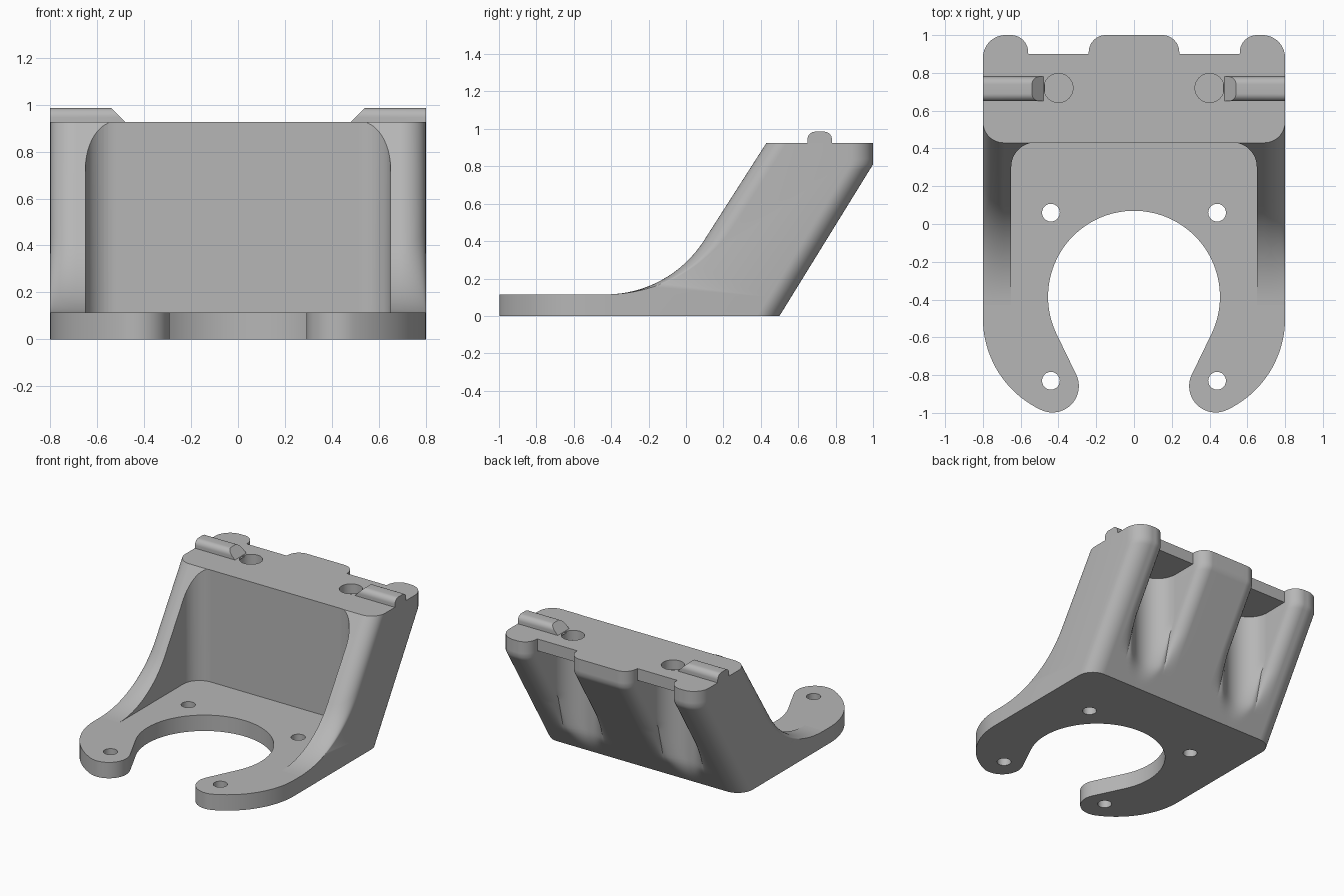
import bpy, bmesh
from math import sin, cos, tan, radians, sqrt, atan2, pi

old = bpy.data.objects.get("Cube")
if old:
    bpy.data.objects.remove(old, do_unlink=True)

gray = bpy.data.materials.new("plain gray")
gray.use_nodes = True
gray.diffuse_color = (0.47, 0.47, 0.47, 1)
gray.node_tree.nodes["Principled BSDF"].inputs["Base Color"].default_value = (0.47, 0.47, 0.47, 1)

HALF, PLATE, DECK, NOTCH = 0.8, 0.115, 0.925, 0.84


def loft(name, rings):
    """Closed solid skinned over matching rings of points."""
    bm = bmesh.new()
    loops = [[bm.verts.new(p) for p in ring] for ring in rings]
    n = len(loops[0])
    for a, b in zip(loops, loops[1:]):
        for i in range(n):
            j = (i + 1) % n
            bm.faces.new((a[i], a[j], b[j], b[i]))
    bm.faces.new(loops[0])
    bm.faces.new(loops[-1][::-1])
    bmesh.ops.recalc_face_normals(bm, faces=bm.faces)
    mesh = bpy.data.meshes.new(name)
    bm.to_mesh(mesh)
    bm.free()
    mesh.materials.append(gray)
    ob = bpy.data.objects.new(name, mesh)
    bpy.context.collection.objects.link(ob)
    return ob


def prism(name, outline, z0, z1):
    return loft(name, [[(x, y, z) for x, y in outline] for z in (z0, z1)])


def arc(cx, cy, r, a0, a1, n):
    angles = [radians(a0 + (a1 - a0) * i / n) for i in range(n + 1)]
    return [(cx + r * cos(a), cy + r * sin(a)) for a in angles]


def activate(ob):
    bpy.ops.object.select_all(action='DESELECT')
    ob.select_set(True)
    bpy.context.view_layer.objects.active = ob


def cut(ob, cutter):
    cutter.hide_render = True
    mod = ob.modifiers.new("cut", 'BOOLEAN')
    mod.operation, mod.solver, mod.object = 'DIFFERENCE', 'EXACT', cutter
    activate(ob)
    bpy.ops.object.modifier_apply(modifier=mod.name)
    bpy.data.objects.remove(cutter, do_unlink=True)


def smooth(ob):
    activate(ob)
    bpy.ops.object.shade_smooth_by_angle(angle=radians(32))


def rounding(t, r):
    """Setback of a rounded corner at distance t from its side."""
    return r - sqrt(max(0, r * r - (r - t) ** 2)) if t < r else 0


def back_y(x, z):
    """Leaning back surface with lobes and two upright screw grooves."""
    ax = abs(x)
    s = min(1, 0.5 + 0.617 * z)
    y = s - rounding(HALF - ax, 0.12)
    t = abs(ax - 0.4) - 0.16
    fade = min(1, max(0, (s - 0.6) / 0.15))
    y -= fade * rounding(max(t, 0), 0.09)
    if t < -1e-6:
        if z >= NOTCH:
            return min(y, 0.9)
        g = 0.72 - sqrt(0.16 ** 2 - (ax - 0.4) ** 2)
        k = 0.04
        h = max(k - abs(y - g), 0) / k
        y = min(y, g) - h * h * k / 4
    return y


def section(x):
    """Side profile of the shell at one station across the width."""
    setback = rounding(HALF - abs(x), 0.11)
    lean, start = 0.64, -0.43
    slope = atan2(1, lean)
    top_y = 0.43 + setback
    foot = top_y - (DECK - PLATE) * lean
    radius = (foot - start) / tan(slope / 2)
    pts = [(start, 0)]
    for i in range(17):
        a = slope * i / 16
        pts.append((start + radius * sin(a), PLATE + radius * (1 - cos(a))))
    pts.append((top_y, DECK))
    rows = [DECK, NOTCH, NOTCH - 0.001] + [0.81 * (1 - i / 32) for i in range(33)]
    pts += [(back_y(x, z), z) for z in rows]
    return [(x, y, z) for y, z in pts]


# Shell: leaning wall, deck and side rails
def ease(a, b, n):
    return [a + (b - a) * (1 - cos(pi * i / n)) / 2 for i in range(n + 1)]


half = [0, 0.08] + ease(0.15, 0.24, 8) + ease(0.2402, 0.5598, 24)
half += ease(0.56, 0.65, 8) + ease(0.68, HALF, 14)
stations = [-x for x in half[:0:-1]] + half
shell = loft("shell", [section(x) for x in stations])

# Front pocket with rounded rear corners
pocket = arc(0.52, 0.302, 0.13, 0, 90, 12) + arc(-0.52, 0.302, 0.13, 90, 180, 12)
pocket += [(-0.65, -1), (0.65, -1)]
cut(shell, prism("pocket_cutter", pocket, -0.2, 1.5))

# Blind screw holes in the deck
for side in (-1, 1):
    cut(shell, prism("deck_hole_cutter", arc(side * 0.4, 0.72, 0.077, 0, 348.75, 31), 0.855, 1.2))
smooth(shell)

# Base plate: open ring with two rounded front arms
right = arc(0, -0.385, 0.455, 90, -26, 36)
right += arc(0.432, -0.858, 0.14, 154, 295, 20)
right += arc(0.265, -0.5, 0.535, -65, 0, 20)[1:]
right += [(HALF, 0.36), (0.66, 0.44)]
outline = right + [(-x, y) for x, y in right[:0:-1]]
plate = prism("base_plate", outline, 0, PLATE)
for side in (-1, 1):
    for y in (0.06, -0.83):
        cut(plate, prism("bolt_hole_cutter", arc(side * 0.44, y, 0.047, 0, 345, 23), -0.1, 0.3))
smooth(plate)

# Rounded locating ridges on the deck, with sloped inner ends
profile = [(0.65, DECK - 0.01)] + arc(0.69, 0.945, 0.04, 180, 90, 8)
profile += arc(0.74, 0.945, 0.04, 90, 0, 8) + [(0.78, DECK - 0.01)]
for side, label in ((1, "left"), (-1, "right")):
    inner = [(side * (0.48 + z - DECK), y, z) for y, z in profile]
    outer = [(side * HALF, y, z) for y, z in profile]
    smooth(loft(label + "_ridge", [inner, outer]))
